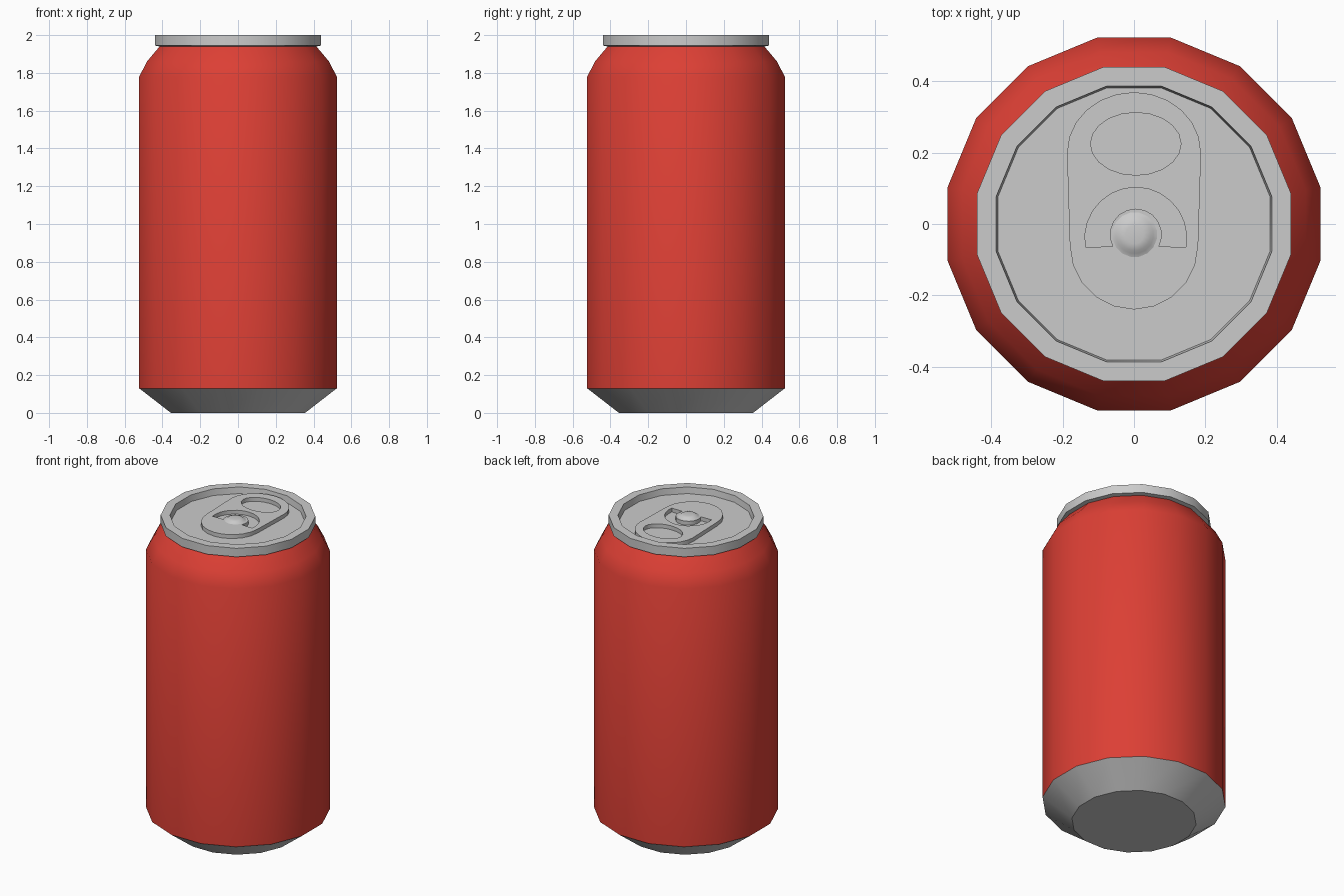
import bpy, bmesh, math

if "Cube" in bpy.data.objects:
    bpy.data.objects.remove(bpy.data.objects["Cube"])

SIDES = 16
APO = math.cos(math.pi / SIDES)   # profiles are given as flat-side distances


def smooth(ob, angle=32):
    bpy.ops.object.select_all(action='DESELECT')
    ob.select_set(True)
    bpy.context.view_layer.objects.active = ob
    bpy.ops.object.shade_smooth_by_angle(angle=math.radians(angle))


def lathe(name, profile, centre=(0, 0), mat=None, angle=32):
    """Revolve (radius, z) points, bottom to top, into a 16-sided shell."""
    bm = bmesh.new()
    rings = []
    for r, z in profile:
        ring = []
        for j in range(SIDES):
            a = 2 * math.pi * (j + 0.5) / SIDES
            ring.append(bm.verts.new((centre[0] + r / APO * math.cos(a),
                                      centre[1] + r / APO * math.sin(a), z)))
        rings.append(ring)
    for lo, hi in zip(rings, rings[1:]):
        for j in range(SIDES):
            k = (j + 1) % SIDES
            bm.faces.new((lo[j], lo[k], hi[k], hi[j]))
    bmesh.ops.remove_doubles(bm, verts=bm.verts, dist=1e-5)
    me = bpy.data.meshes.new(name)
    bm.to_mesh(me)
    bm.free()
    ob = bpy.data.objects.new(name, me)
    bpy.context.collection.objects.link(ob)
    if mat:
        me.materials.append(mat)
    smooth(ob, angle)
    return ob


def arc(cx, cy, rx, ry, start, end, n):
    return [(cx + rx * math.cos(math.radians(start + (end - start) * i / n)),
             cy + ry * math.sin(math.radians(start + (end - start) * i / n)))
            for i in range(n + 1)]


red = bpy.data.materials.new("red_paint")
red.diffuse_color = (0.72, 0.05, 0.035, 1)
red.use_nodes = True
red.node_tree.nodes["Principled BSDF"].inputs["Base Color"].default_value = red.diffuse_color

# Can shell: tapered base, painted body with rounded shoulder
lathe("base", [(0, 0), (0.355, 0), (0.523, 0.13)])
lathe("body", [(0.523, 0.13), (0.523, 1.78), (0.482, 1.86), (0.415, 1.94)],
      mat=red, angle=45)

# Lid: raised rim around a recessed panel
LID, TAB = 1.96, 1.985
lathe("lid", [(0.415, 1.94), (0.44, 1.945), (0.44, 2.0), (0.387, 2.0),
              (0.382, LID), (0, LID)])

# Pull tab: rounded plate with finger hole and crescent slot
outline = (arc(0, 0.20, 0.188, 0.17, 0, 180, 12)
           + arc(0, -0.06, 0.18, 0.18, 180, 360, 10))
hole = arc(0.005, 0.225, 0.127, 0.088, 0, 360, 20)[:-1]
slot = (arc(0.005, -0.04, 0.143, 0.143, -10, 190, 14)
        + arc(0.005, -0.03, 0.073, 0.073, 207, -27, 12))

cu = bpy.data.curves.new("pull_tab", 'CURVE')
cu.dimensions = '2D'
cu.fill_mode = 'BOTH'
cu.extrude = (TAB - LID) / 2
for pts in (outline, hole, slot):
    sp = cu.splines.new('POLY')
    sp.points.add(len(pts) - 1)
    for p, (x, y) in zip(sp.points, pts):
        p.co = (x, y, 0, 1)
    sp.use_cyclic_u = True
tab = bpy.data.objects.new("pull_tab", cu)
tab.location.z = (TAB + LID) / 2
bpy.context.collection.objects.link(tab)
bpy.ops.object.select_all(action='DESELECT')
tab.select_set(True)
bpy.context.view_layer.objects.active = tab
bpy.ops.object.convert(target='MESH')
smooth(bpy.context.view_layer.objects.active)

# Rivet holding the tab
lathe("rivet", [(0.062, TAB), (0.052, TAB + 0.004), (0.044, TAB + 0.011),
                (0.025, TAB + 0.014), (0, TAB + 0.0145)],
      centre=(0.002, -0.03), angle=60)
